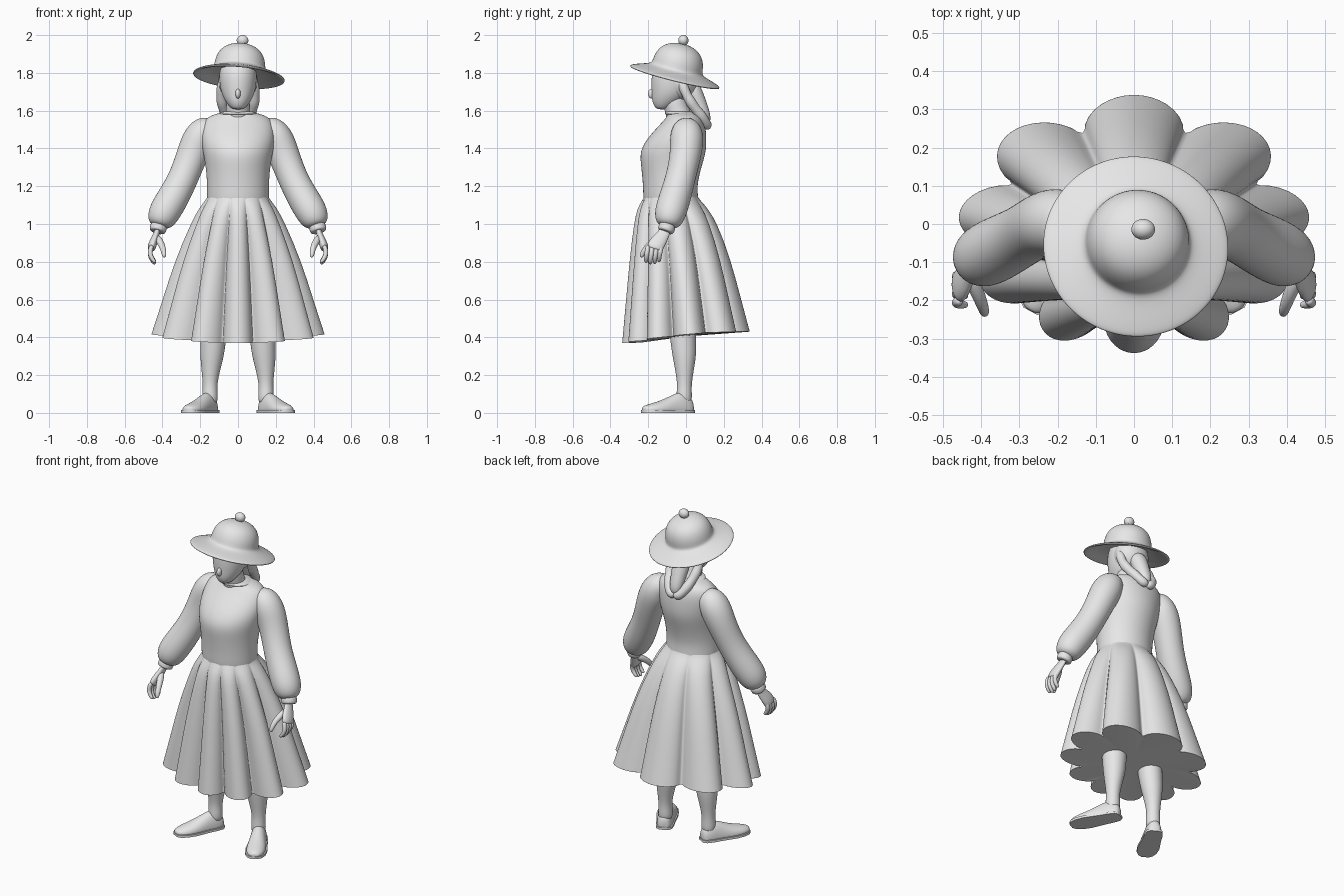
import bpy, bmesh, math
from math import sin, cos, radians, pi
from mathutils import Vector, Matrix

if "Cube" in bpy.data.objects:
    bpy.data.objects.remove(bpy.data.objects["Cube"], do_unlink=True)

GREY = (0.8, 0.8, 0.8, 1)
clay = bpy.data.materials.new("clay_grey")
clay.use_nodes = True
clay.diffuse_color = GREY
clay.node_tree.nodes["Principled BSDF"].inputs["Base Color"].default_value = GREY


def finish(name, bm, subdiv=0, angle=50):
    """Turn a bmesh into a smooth, coloured object."""
    bmesh.ops.recalc_face_normals(bm, faces=bm.faces[:])
    mesh = bpy.data.meshes.new(name)
    bm.to_mesh(mesh)
    bm.free()
    mesh.materials.append(clay)
    ob = bpy.data.objects.new(name, mesh)
    bpy.context.collection.objects.link(ob)
    bpy.ops.object.select_all(action="DESELECT")
    ob.select_set(True)
    bpy.context.view_layer.objects.active = ob
    if subdiv:
        bpy.ops.object.shade_smooth()
        mod = ob.modifiers.new("smooth", "SUBSURF")
        mod.levels = mod.render_levels = subdiv
    else:
        bpy.ops.object.shade_smooth_by_angle(angle=radians(angle))
    return ob


def loft(name, rings, subdiv=2, caps=True):
    """Skin a list of equal rings of points."""
    bm = bmesh.new()
    vs = [[bm.verts.new(p) for p in ring] for ring in rings]
    n = len(vs[0])
    for a, b in zip(vs, vs[1:]):
        for i in range(n):
            j = (i + 1) % n
            bm.faces.new((a[i], a[j], b[j], b[i]))
    if caps:
        bm.faces.new(vs[0])
        bm.faces.new(vs[-1])
    return finish(name, bm, subdiv)


def ellipse(c, u, v, n=16):
    return [Vector(c) + u * cos(2 * pi * i / n) + v * sin(2 * pi * i / n) for i in range(n)]


def stack(name, keys):
    """Body of level ellipses: z, y centre, half width, half depth."""
    return loft(name, [ellipse((0, y, z), Vector((rx, 0, 0)), Vector((0, ry, 0)), 24)
                       for z, y, rx, ry in keys])


def tube(name, keys, side=1, flat=1.0, n=12):
    """Round limb through x, y, z, radius; flat thins it across its side."""
    pts = [Vector((k[0] * side, k[1], k[2])) for k in keys]
    rings = []
    for i, (p, k) in enumerate(zip(pts, keys)):
        t = (pts[min(i + 1, len(pts) - 1)] - pts[max(i - 1, 0)]).normalized()
        u = (Vector((0, 1, 0)) - t * t.y).normalized()
        rings.append(ellipse(p, u * k[3], t.cross(u) * k[3] * flat, n))
    return loft(name, rings)


def ball(name, centre, size):
    bm = bmesh.new()
    bmesh.ops.create_uvsphere(bm, u_segments=32, v_segments=18, radius=1)
    bmesh.ops.transform(bm, matrix=Matrix.Translation(centre) @ Matrix.Diagonal((*size, 1)),
                        verts=bm.verts)
    return finish(name, bm, angle=80)


# Bodice, neck and head
stack("bodice", [(1.08, -.075, .16, .14), (1.13, -.08, .166, .148), (1.2, -.085, .164, .143),
                 (1.3, -.078, .171, .16), (1.38, -.07, .187, .178), (1.45, -.05, .198, .16),
                 (1.52, -.02, .194, .125), (1.565, -.008, .17, .095), (1.585, -.015, .11, .08),
                 (1.595, -.02, .07, .065)])
tube("neck", [(0, -.02, 1.5, .08), (0, -.035, 1.57, .07), (0, -.055, 1.62, .064),
              (0, -.07, 1.7, .066)])
stack("head", [(1.606, -.125, .026, .028), (1.622, -.118, .046, .05), (1.65, -.1, .067, .08),
               (1.69, -.08, .088, .102), (1.75, -.07, .1, .115), (1.82, -.065, .1, .115),
               (1.87, -.05, .07, .08)])
ball("nose", (0, -.18, 1.69), (.014, .022, .026))
ball("hair_back", (0, -.025, 1.755), (.104, .088, .105))
collar = loft("collar", [ellipse((0, -.02 - .01 * i, 1.575 + .012 * i),
                                 Vector((r, 0, 0)), Vector((0, r * .85, -.0)), 24)
                         for i, r in enumerate((.108, .1, .08))])

# Pleated skirt, ten wide folds that deepen towards the hem
def skirt_ring(s, half_x, front, back, depth, n=160):
    ring = []
    for i in range(n):
        a = 2 * pi * i / n
        t = a + radians(15) * sin(a)
        r = 1 - depth * (1 - (abs(cos(5 * a)) + .02) ** .6)
        hem = .4 + .03 * cos(t) + .015 * sin(t) ** 2
        ring.append(Vector((half_x * r * sin(t),
                            (front + back) / 2 + (back - front) / 2 * r * cos(t),
                            1.13 + (hem - 1.13) * s)))
    return ring


skirt_keys = [(-.03, .158, -.218, .06, 0), (0, .168, -.228, .07, .03), (.06, .205, -.258, .112, .1),
              (.18, .25, -.277, .165, .18), (.45, .333, -.3, .235, .24), (.75, .4, -.32, .29, .27),
              (1, .458, -.337, .337, .29)]
loft("skirt", [skirt_ring(*k) for k in skirt_keys], subdiv=1, caps=False)

# Closed underside just within the hem
bm = bmesh.new()
rim = [bm.verts.new(p) for p in skirt_ring(*skirt_keys[-1])]
hub = bm.verts.new((0, 0, .405))
for i in range(len(rim)):
    bm.faces.new((rim[i - 1], rim[i], hub))
finish("skirt_underside", bm)

for side, tag in ((1, "left_"), (-1, "right_")):
    # Full sleeve gathered into a cuff
    tube(tag + "sleeve", [(.12, 0, 1.515, .055), (.175, .004, 1.5, .082), (.208, .005, 1.45, .093),
                          (.245, -.002, 1.36, .084), (.29, -.03, 1.24, .08),
                          (.343, -.058, 1.14, .086), (.392, -.083, 1.06, .087),
                          (.413, -.094, 1.01, .072), (.42, -.1, .985, .044)], side, n=16)
    tube(tag + "cuff", [(.414, -.094, 1.0, .042), (.42, -.1, .987, .047), (.426, -.107, .965, .046),
                        (.428, -.11, .957, .038)], side)

    # Hand with curled fingers and thumb
    tube(tag + "palm", [(.424, -.105, .975, .03), (.432, -.12, .945, .034), (.446, -.145, .91, .044),
                        (.456, -.163, .88, .047), (.46, -.168, .862, .04)], side, flat=.5)
    for i in range(4):
        y = -.132 - .023 * i
        drop = (.012, .002, 0, .008)[i]
        tube(tag + f"finger_{i + 1}", [(.456, y, .89, .014), (.466, y - .004, .855, .0145),
                                       (.464, y - .008, .825 + drop, .0135),
                                       (.45, y - .01, .8 + drop, .012),
                                       (.436, y - .011, .788 + drop, .008)], side, n=8)
    tube(tag + "thumb", [(.432, -.13, .935, .02), (.412, -.175, .905, .021), (.398, -.21, .875, .017),
                         (.392, -.23, .845, .015), (.39, -.237, .822, .009)], side, n=8)

    # Leg
    tube(tag + "leg", [(.125, -.02, .5, .078), (.132, -.015, .38, .069), (.138, -.008, .3, .064),
                       (.145, -.008, .22, .049), (.148, -.008, .15, .038),
                       (.148, -.01, .1, .042), (.148, -.01, .04, .042)], side, n=16)

    # Turned-out shoe with a thin sole
    ahead = Vector((.48 * side, -.88, 0)).normalized()
    across = Vector((-ahead.y, ahead.x, 0))
    heel = Vector((.128 * side, .035, 0))
    shoe_keys = [(0, .022, .05), (.018, .04, .08), (.06, .047, .105), (.1, .048, .098),
                 (.15, .053, .075), (.2, .057, .055), (.25, .052, .042), (.285, .036, .032),
                 (.3, .016, .022)]
    rings = []
    for d, w, h in shoe_keys:
        ring = ellipse(heel + ahead * d + Vector((0, 0, .018)), across * w,
                       Vector((0, 0, h - .01)))
        for p in ring:
            p.z = max(p.z, .008)
        rings.append(ring)
    loft(tag + "shoe", rings)
    bm = bmesh.new()
    edge = [heel + ahead * d + across * (w + .005) for d, w, h in shoe_keys]
    edge += [heel + ahead * d - across * (w + .005) for d, w, h in reversed(shoe_keys)]
    base = bm.faces.new([bm.verts.new(p) for p in edge])
    top = bmesh.ops.extrude_face_region(bm, geom=[base])["geom"]
    bmesh.ops.translate(bm, vec=(0, 0, .014),
                        verts=[g for g in top if isinstance(g, bmesh.types.BMVert)])
    finish(tag + "sole", bm)

    # Braid from behind the ear round to the nape
    tube(tag + "braid", [(.075, -.03, 1.77, .025), (.088, -.012, 1.72, .029), (.09, .005, 1.68, .024),
                         (.086, .025, 1.645, .031), (.077, .05, 1.61, .025),
                         (.064, .078, 1.575, .031), (.048, .1, 1.545, .025),
                         (.026, .112, 1.522, .029), (-.004, .115, 1.515, .018)], side)
tube("nape_hair", [(0, .02, 1.74, .05), (0, .048, 1.68, .048), (0, .075, 1.62, .042),
                   (0, .1, 1.56, .036), (0, .108, 1.525, .02)], flat=1.1)

# Tilted round hat
hat_pose = (Matrix.Translation((.005, -.058, 1.783)) @ Matrix.Rotation(radians(5), 4, "Y")
            @ Matrix.Rotation(radians(-14), 4, "X"))
hat_profile = [(.12, .03), (.19, .008), (.238, -.012), (.246, -.006), (.243, .002), (.2, .017),
               (.145, .034), (.136, .05), (.134, .08), (.121, .12), (.095, .15), (.055, .17),
               (.012, .177)]
hat = loft("hat", [ellipse((0, 0, z), Vector((r, 0, 0)), Vector((0, r, 0)), 32)
                   for r, z in hat_profile])
hat.matrix_world = hat_pose
ball("hat_knob", (.024, -.014, 1.972), (.031, .027, .028))
